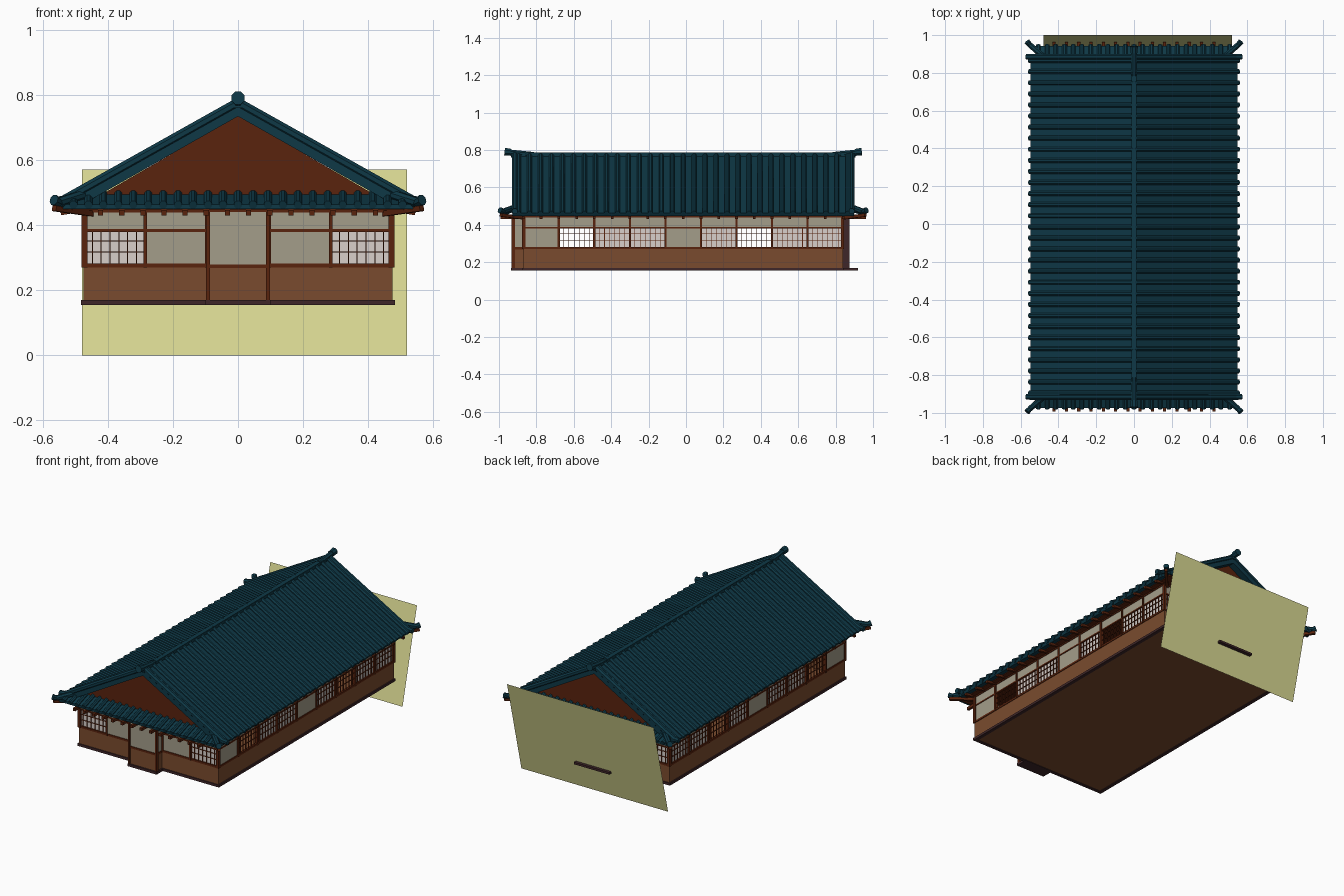
import bpy, bmesh, math
from mathutils import Vector, Matrix

cube = bpy.data.objects.get("Cube")
if cube:
    bpy.data.objects.remove(cube)


def material(name, rgb):
    lin = [(c / 255 / 12.92) if c < 11 else ((c / 255 + 0.055) / 1.055) ** 2.4 for c in rgb]
    m = bpy.data.materials.new(name)
    m.use_nodes = True
    m.diffuse_color = (*lin, 1)
    m.node_tree.nodes["Principled BSDF"].inputs["Base Color"].default_value = (*lin, 1)
    return m


TILE = material("teal tile", (14, 56, 70))
BEAM = material("red brown timber", (90, 35, 13))
WOOD = material("brown boards", (122, 75, 46))
PLASTER = material("grey plaster", (164, 157, 138))
PAPER = material("pale paper", (216, 208, 203))
DARK = material("dark trim", (62, 38, 40))
OLIVE = material("pale olive", (217, 216, 146))

YC = -0.015          # centre of the house along y
SIDE, END = 0.475, 0.855   # half width and half length of the walls
parts = {}


def mesh(name, mat):
    if name not in parts:
        parts[name] = (bmesh.new(), mat)
    return parts[name][0]


def box(name, mat, a, b):
    a, b = Vector(a), Vector(b)
    size = Vector([max(abs(v), 0.001) for v in b - a])
    bmesh.ops.create_cube(mesh(name, mat), size=1,
                          matrix=Matrix.Translation((a + b) / 2) @ Matrix.Diagonal((*size, 1)))


def tube(name, mat, a, b, r, sides=8, r2=None):
    a, b = Vector(a), Vector(b)
    d = b - a
    m = (Matrix.Translation((a + b) / 2) @ d.to_track_quat('Z', 'Y').to_matrix().to_4x4()
         @ Matrix.Rotation(math.pi / sides, 4, 'Z'))
    bmesh.ops.create_cone(mesh(name, mat), cap_ends=True, segments=sides, radius1=r,
                          radius2=r if r2 is None else r2, depth=d.length, matrix=m)


def prism(name, mat, profile, y0, y1):
    """Extrude an x-z profile along y."""
    bm = mesh(name, mat)
    face = bm.faces.new([bm.verts.new((x, y0, z)) for x, z in profile])
    out = bmesh.ops.extrude_face_region(bm, geom=[face])
    moved = [v for v in out["geom"] if isinstance(v, bmesh.types.BMVert)]
    bmesh.ops.translate(bm, verts=moved, vec=(0, y1 - y0, 0))


class Wall:
    """Wall coordinates: u along the wall, d outward from the centre, z up."""

    def __init__(self, name, along_y, sign, dist):
        self.name, self.along_y, self.sign, self.dist = name, along_y, sign, dist

    def box(self, part, mat, u, d, z):
        def pt(i):
            out = self.sign * (self.dist + d[i])
            return (out, YC + u[i], z[i]) if self.along_y else (u[i], YC + out, z[i])
        box(self.name + "_" + part, mat, pt(0), pt(1))

    def post(self, u):
        self.box("posts", BEAM, (u - 0.006, u + 0.006), (-0.012, 0.006), (0.27, 0.45))

    def rails(self, u0, u1, d=0):
        for z, h in ((0.276, 0.006), (0.384, 0.004), (0.445, 0.006)):
            self.box("rails", BEAM, (u0, u1), (d - 0.01, d + 0.004), (z - h, z + h))

    def bay(self, u0, u1, kind):
        thick = (-0.01, 0)
        self.box("boards", WOOD, (u0, u1), thick, (0.165, 0.276))
        self.box("upper_plaster", PLASTER, (u0, u1), thick, (0.384, 0.45))
        self.rails(u0, u1)
        self.post(u0)
        self.post(u1)
        if kind == "plain":
            self.box("plaster", PLASTER, (u0, u1), thick, (0.276, 0.384))
            return
        if kind == "paper":
            self.box("paper", PAPER, (u0, u1), (-0.01, -0.005), (0.276, 0.384))
        # lattice of thin bars
        for i in range(1, 7):
            u = u0 + (u1 - u0) * i / 7
            self.box("lattice", BEAM, (u - 0.0015, u + 0.0015), (-0.006, 0), (0.276, 0.384))
        for z in (0.318, 0.352):
            self.box("lattice", BEAM, (u0, u1), (-0.006, 0), (z - 0.0015, z + 0.0015))


# Floor and dark sill
box("floor", WOOD, (-SIDE, YC - END, 0.158), (SIDE, YC + END, 0.172))
for s in (-1, 1):
    box("sill", DARK, (s * 0.46, YC - END - 0.005, 0.155), (s * 0.482, YC + END + 0.005, 0.17))
    box("sill", DARK, (-0.482, YC + s * (END - 0.015), 0.155), (0.482, YC + s * (END + 0.005), 0.17))

# Walls: nine bays on the long sides, five on the ends
kinds = ["plain", "open", "paper", "paper", "plain", "paper", "open", "paper", "paper"]
for s, name in ((1, "left_wall"), (-1, "right_wall")):
    wall = Wall(name, True, s, SIDE)
    step = 2 * END / 9
    for i, kind in enumerate(kinds):
        wall.bay(-END + i * step, -END + (i + 1) * step, kind)
for s, name in ((-1, "front_wall"), (1, "back_wall")):
    wall = Wall(name, False, s, END)
    step = 2 * SIDE / 5
    for i, kind in enumerate(["paper", "plain", "plain", "plain", "paper"]):
        wall.bay(-SIDE + i * step, -SIDE + (i + 1) * step, kind)

# Front porch and back porch
porch = Wall("front_porch", False, -1, END)
porch.box("boards", WOOD, (-0.092, 0.092), (0, 0.056), (0.165, 0.27))
porch.box("plaster", PLASTER, (-0.092, 0.092), (0, 0.056), (0.27, 0.45))
porch.box("sill", DARK, (-0.1, 0.1), (0, 0.065), (0.155, 0.17))
for z in (0.274, 0.447):
    porch.box("rails", BEAM, (-0.096, 0.096), (0, 0.06), (z - 0.006, z + 0.006))
for u in (-0.092, 0.092):
    porch.box("posts", BEAM, (u - 0.006, u + 0.006), (0.045, 0.062), (0.165, 0.45))
back = Wall("back_porch", False, 1, END)
back.box("door_frame", DARK, (-0.1, 0.1), (0, 0.035), (0.165, 0.45))
back.box("step", DARK, (-0.12, 0.12), (0, 0.08), (0.155, 0.168))

# Ceiling under the eaves and rafters
box("eave_ceiling", BEAM, (-0.51, YC - 0.945, 0.447), (0.51, YC + 0.945, 0.456))
for s in (-1, 1):
    for i in range(14):
        x = -0.4225 + 0.065 * i
        box("end_rafters", BEAM, (x - 0.008, YC + s * 0.8, 0.43), (x + 0.008, YC + s * 0.978, 0.447))
    for i in range(19):
        y = YC - END + 2 * END * i / 18
        tube("side_rafters", BEAM, (s * 0.46, y, 0.452), (s * 0.545, y, 0.438), 0.01, 4)
    for t in (-1, 1):
        tube("hip_rafters", BEAM, (s * 0.45, YC + t * 0.85, 0.436),
             (s * 0.565, YC + t * 0.975, 0.452), 0.012, 4)

# Main roof: a bent slab with rows of round tiles
VERGE = 0.912
prism("main_roof", TILE, [(0, 0.774), (0.548, 0.463), (0.54, 0.447), (0.5, 0.452), (0, 0.735),
                          (-0.5, 0.452), (-0.54, 0.447), (-0.548, 0.463)], YC - VERGE, YC + VERGE)
ROWS = 31
for s in (-1, 1):
    for i in range(ROWS):
        y = YC - 0.88 + 1.76 * i / (ROWS - 1)
        tube("roof_tiles", TILE, (0, y, 0.774), (s * 0.554, y, 0.461), 0.014, 8)
    # edge rolls with round end caps
    for t in (-1, 1):
        y = YC + t * 0.9
        tube("verge_rolls", TILE, (0, y, 0.776), (s * 0.55, y, 0.468), 0.017, 8)
        tube("verge_caps", TILE, (s * 0.535, y, 0.476), (s * 0.572, y, 0.472), 0.016, 8)

# Gables, lower end roofs and hip ridges
for t in (-1, 1):
    y = YC + t * 0.87
    prism("gables", BEAM, [(-0.47, 0.465), (0.47, 0.465), (0, 0.738)], y, y - t * 0.01)
    bm = mesh("end_roofs", TILE)
    outer, inner = YC + t * 0.958, YC + t * 0.86
    top = [bm.verts.new(p) for p in ((-0.545, outer, 0.464), (0.545, outer, 0.464),
                                     (0.45, inner, 0.498), (-0.45, inner, 0.498))]
    low = [bm.verts.new(v.co - Vector((0, 0, 0.014))) for v in top]
    bm.faces.new(top)
    bm.faces.new(low[::-1])
    for i in range(4):
        j = (i + 1) % 4
        bm.faces.new((top[i], low[i], low[j], top[j]))
    for i in range(23):
        x = -0.506 + 0.046 * i
        reach = 0.86 if abs(x) < 0.45 else 0.86 + (abs(x) - 0.45)
        z = 0.498 - (reach - 0.86) * 0.35
        tube("end_roof_tiles", TILE, (x, YC + t * reach, z), (x, YC + t * 0.963, 0.463), 0.013, 8)
    for s in (-1, 1):
        tip = (s * 0.55, YC + t * 0.962, 0.47)
        tube("hip_ridges", TILE, (s * 0.44, YC + t * 0.868, 0.505), tip, 0.016, 8)
        tube("hip_caps", TILE, tip, (s * 0.566, YC + t * 0.98, 0.478), 0.014, 8, 0.017)

# Ridge with raised end caps
box("ridge", TILE, (-0.014, YC - 0.92, 0.76), (0.014, YC + 0.92, 0.785))
for t in (-1, 1):
    tube("ridge_rise", TILE, (0, YC + t * 0.8, 0.774), (0, YC + t * 0.935, 0.788), 0.016, 8)
    tube("ridge_caps", TILE, (0, YC + t * 0.92, 0.787), (0, YC + t * 0.955, 0.791), 0.02, 8, 0.022)

# Leaning sheet behind the house
bm = mesh("back_sheet", OLIVE)
bm.faces.new([bm.verts.new(p) for p in ((-0.48, 0.86, 0), (0.52, 0.86, 0),
                                        (0.52, 1.0, 0.572), (-0.48, 1.0, 0.572))])

for name, (bm, mat) in parts.items():
    bmesh.ops.recalc_face_normals(bm, faces=bm.faces)
    data = bpy.data.meshes.new(name)
    bm.to_mesh(data)
    bm.free()
    data.materials.append(mat)
    bpy.context.collection.objects.link(bpy.data.objects.new(name, data))
